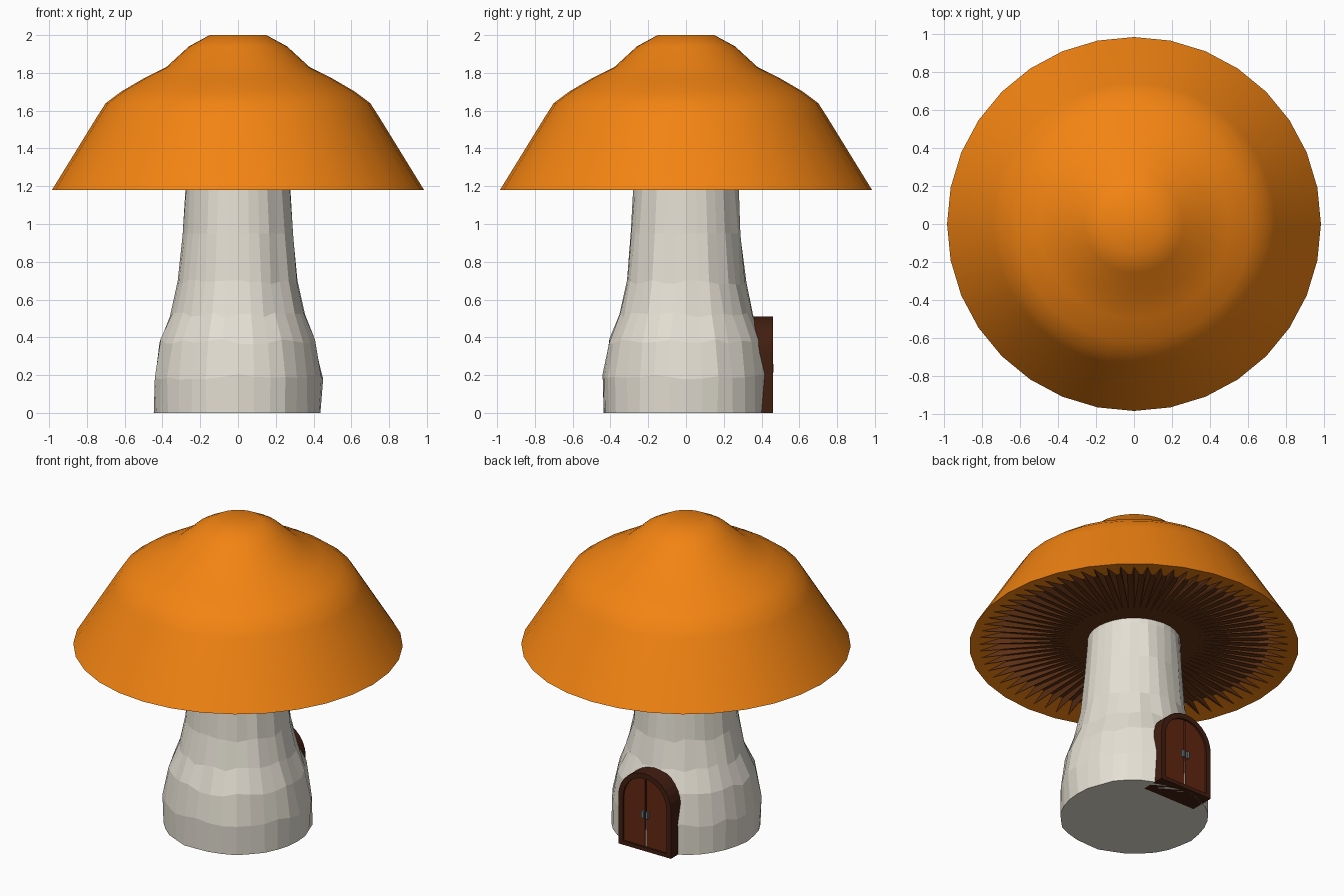
import bpy, bmesh, math, random

if "Cube" in bpy.data.objects:
    bpy.data.objects.remove(bpy.data.objects["Cube"])

random.seed(4)
TAU = 2 * math.pi


def material(name, rgb):
    m = bpy.data.materials.new(name)
    m.diffuse_color = (*rgb, 1)
    m.use_nodes = True
    m.node_tree.nodes["Principled BSDF"].inputs["Base Color"].default_value = m.diffuse_color
    return m


ORANGE = material("orange", (0.9, 0.23, 0.006))
CREAM = material("cream", (0.78, 0.74, 0.65))
GILL = material("gill_brown", (0.13, 0.035, 0.008))
DARK = material("dark_wood", (0.055, 0.013, 0.005))
WOOD = material("red_wood", (0.12, 0.02, 0.006))
METAL = material("metal", (0.14, 0.2, 0.23))


def make_object(name, bm, mat):
    bmesh.ops.recalc_face_normals(bm, faces=bm.faces)
    me = bpy.data.meshes.new(name)
    bm.to_mesh(me)
    bm.free()
    me.materials.append(mat)
    ob = bpy.data.objects.new(name, me)
    bpy.context.collection.objects.link(ob)
    return ob


def smooth(ob, degrees):
    bpy.ops.object.select_all(action='DESELECT')
    ob.select_set(True)
    bpy.context.view_layer.objects.active = ob
    bpy.ops.object.shade_smooth_by_angle(angle=math.radians(degrees))


def lathe(name, n, rows, mat, point):
    """Rings of n vertices; point(row, i) gives (radius, z); both ends capped."""
    bm = bmesh.new()
    rings = []
    for row in rows:
        ring = []
        for i in range(n):
            r, z = point(row, i)
            a = TAU * i / n
            ring.append(bm.verts.new((r * math.cos(a), r * math.sin(a), z)))
        rings.append(ring)
    for lo, hi in zip(rings, rings[1:]):
        for i in range(n):
            j = (i + 1) % n
            bm.faces.new((lo[i], lo[j], hi[j], hi[i]))
    bm.faces.new(rings[0])
    bm.faces.new(rings[-1])
    return make_object(name, bm, mat)


def prism(name, outline, y0, y1, mat, hole=None):
    """Extrude an xz outline along y, optionally as a ring around a hole."""
    bm = bmesh.new()
    n = len(outline)

    def loop(pts, y):
        return [bm.verts.new((x + DOOR_X, y, z)) for x, z in pts]

    def bridge(a, b):
        for i in range(n):
            j = (i + 1) % n
            bm.faces.new((a[i], a[j], b[j], b[i]))

    a, b = loop(outline, y0), loop(outline, y1)
    bridge(a, b)
    if hole:
        c, d = loop(hole, y0), loop(hole, y1)
        bridge(c, d)
        bridge(a, c)
        bridge(b, d)
    else:
        bm.faces.new(a)
        bm.faces.new(b)
    return make_object(name, bm, mat)


def arch(r, bottom, n=14):
    pts = [(r * math.cos(math.pi * i / n), SPRING + r * math.sin(math.pi * i / n))
           for i in range(n + 1)]
    return pts + [(-r, bottom), (r, bottom)]


# Cap: bell profile with a shallow hollow underneath
cap_profile = [(0.25, 1.32), (0.67, 1.24), (0.985, 1.18), (0.745, 1.57), (0.70, 1.64),
               (0.62, 1.70), (0.50, 1.77), (0.38, 1.83), (0.26, 1.94), (0.15, 2.0)]
cap = lathe("cap", 32, cap_profile, ORANGE, lambda p, i: p)
smooth(cap, 60)

# Gills: pleated disc whose ridges poke through the hollow of the cap
gill_rows = [(0.2, 1.222, 1.287), (0.93, 1.19, 1.214)]
lathe("gills", 144, gill_rows, GILL, lambda p, i: (p[0], p[1 + i % 2]))

# Stem: faceted, slightly uneven bulb
stem_profile = [(0.44, 0), (0.445, 0.19), (0.41, 0.38), (0.355, 0.52),
                (0.315, 0.69), (0.292, 0.95), (0.278, 1.18), (0.275, 1.30)]


def stem_point(p, i):
    wobble = 0.007 if p[1] < 1 else 0.002
    lift = 0.015 if 0 < p[1] < 0.9 else 0
    return (p[0] + random.uniform(-wobble, wobble), p[1] + random.uniform(-lift, lift))


lathe("stem", 32, stem_profile, CREAM, stem_point)

# Door: arched frame, dark backing, two leaves with handles, on the back side
DOOR_X, SPRING = -0.02, 0.318
prism("door_frame", arch(0.192, 0), 0.30, 0.46, DARK, hole=arch(0.158, 0.025))
prism("door_backing", arch(0.16, 0.02), 0.30, 0.437, DARK)
GAP, R = 0.005, 0.158
for side, label in ((-1, "left"), (1, "right")):
    steps = [math.acos(GAP / R) * k / 7 for k in range(8)]
    leaf = [(side * R * math.cos(t), SPRING + R * math.sin(t)) for t in steps]
    leaf += [(side * GAP, 0.025), (side * R, 0.025)]
    prism("door_leaf_" + label, leaf, 0.42, 0.448, WOOD)
    x0, x1 = side * 0.008, side * 0.024
    handle = [(x0, 0.215), (x1, 0.215), (x1, 0.26), (x0, 0.26)]
    prism("door_handle_" + label, handle, 0.44, 0.462, METAL)
